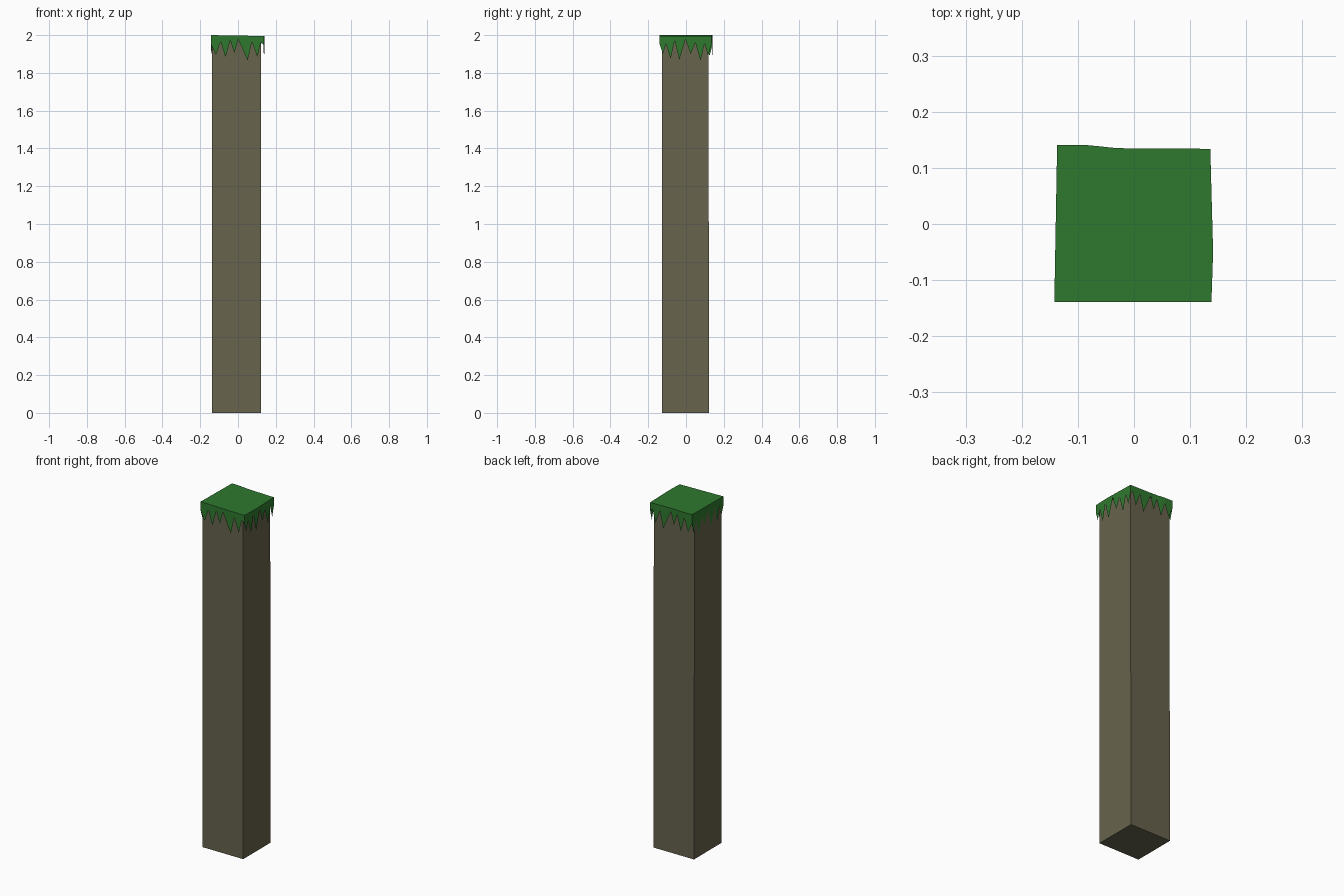
import bpy
from mathutils import Vector

cube = bpy.data.objects.get("Cube")
if cube:
    bpy.data.objects.remove(cube, do_unlink=True)


def make_material(name, rgb):
    mat = bpy.data.materials.new(name)
    mat.use_nodes = True
    color = (*rgb, 1.0)
    mat.diffuse_color = color
    mat.node_tree.nodes["Principled BSDF"].inputs["Base Color"].default_value = color
    return mat


def make_object(name, verts, faces, mat):
    mesh = bpy.data.meshes.new(name)
    mesh.from_pydata(verts, [], faces)
    mesh.materials.append(mat)
    obj = bpy.data.objects.new(name, mesh)
    bpy.context.collection.objects.link(obj)
    return obj


def prism_sides(n):
    return [(i, (i + 1) % n, n + (i + 1) % n, n + i) for i in range(n)]


earth = make_material("earth brown", (0.135, 0.125, 0.073))
grass = make_material("grass green", (0.028, 0.19, 0.028))

# Earth column, very slightly narrower toward the top
def column_ring(z, back):
    return [(-0.137, -0.128, z), (0.123, -0.128, z), (0.123, back, z), (-0.137, back, z)]

make_object("earth_column", column_ring(0, 0.123) + column_ring(1.98, 0.118),
            prism_sides(4) + [(3, 2, 1, 0), (4, 5, 6, 7)], earth)

# Hanging grass blades: (position along the side, height), root and tip in turn
blades_a = [(0, 1.95), (0.09, 1.895), (0.18, 1.965), (0.27, 1.883), (0.36, 1.972),
            (0.44, 1.905), (0.51, 1.978), (0.69, 1.867), (0.77, 1.965), (0.87, 1.885),
            (0.94, 1.96)]
blades_b = [(0, 1.95), (0.06, 1.9), (0.12, 1.955), (0.21, 1.875), (0.29, 1.97),
            (0.38, 1.87), (0.5, 1.978), (0.6, 1.9), (0.69, 1.96), (0.79, 1.865),
            (0.87, 1.955), (0.94, 1.89)]


def flipped(blades):
    return [blades[0]] + [(1 - t, z) for t, z in reversed(blades[1:])]


# Each side of the turf: outline points, then its blades
sides = [
    ([(-0.142, -0.139), (0.138, -0.139)], blades_a),
    ([(0.138, -0.139), (0.141, -0.05), (0.136, 0.134)], blades_b),
    ([(0.136, 0.134), (-0.03, 0.135), (-0.085, 0.141), (-0.137, 0.141)], flipped(blades_a)),
    ([(-0.137, 0.141), (-0.142, -0.139)], flipped(blades_b)),
]


def along(points, t):
    points = [Vector(p) for p in points]
    lengths = [(b - a).length for a, b in zip(points, points[1:])]
    d = t * sum(lengths)
    for a, b, length in zip(points, points[1:], lengths):
        if d <= length:
            return a.lerp(b, d / length)
        d -= length
    return points[-1]


# Grass turf: flat top with a jagged skirt
lower, upper = [], []
for outline, blades in sides:
    for t, z in blades:
        p = along(outline, t)
        lower.append((p.x, p.y, z))
        upper.append((p.x, p.y, 1.9975 - 0.017 * p.x))
n = len(lower)
make_object("grass_turf", lower + upper,
            prism_sides(n) + [tuple(range(n, 2 * n))], grass)
